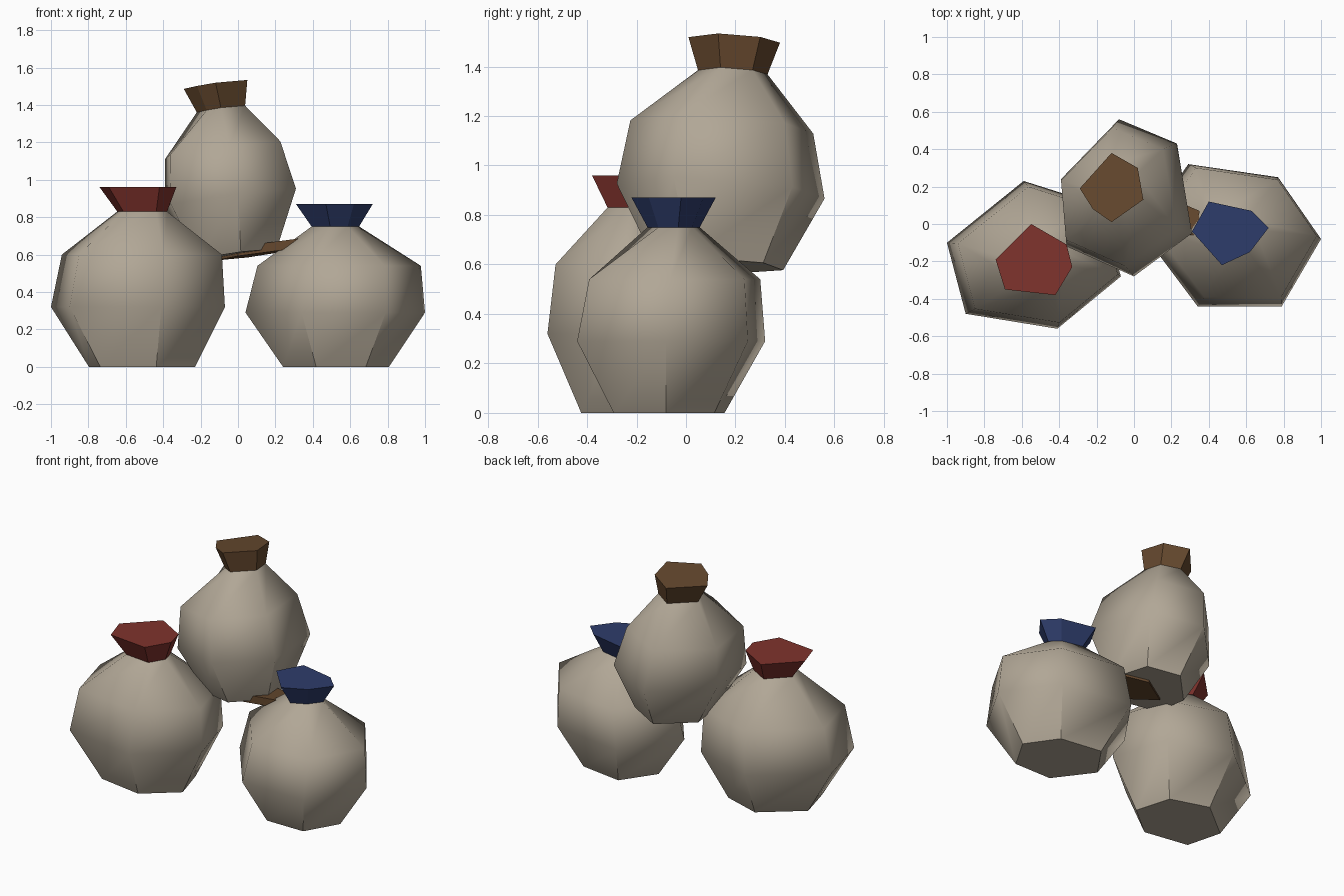
import bpy, bmesh
from mathutils import Vector

cube = bpy.data.objects.get("Cube")
if cube:
    bpy.data.objects.remove(cube)


def material(name, r, g, b):
    m = bpy.data.materials.new(name)
    m.use_nodes = True
    m.diffuse_color = (r, g, b, 1)
    m.node_tree.nodes["Principled BSDF"].inputs["Base Color"].default_value = (r, g, b, 1)
    return m


CANVAS = material("tan canvas", .44, .385, .305)
RED = material("dark red cloth", .215, .033, .026)
BLUE = material("navy blue cloth", .027, .045, .145)
BROWN = material("brown cloth", .13, .065, .027)


def scaled(outline, factor, pivot):
    p = Vector(pivot)
    return [p + (Vector(q) - p) * factor for q in outline]


def loft(name, rings, mat, tilt=(0, 0), soft=False):
    """Skin a stack of (outline, height) rings and close both ends."""
    bm = bmesh.new()
    loops = [[bm.verts.new((x, y, z + tilt[0] * x + tilt[1] * y)) for x, y in outline]
             for outline, z in rings]
    for low, high in zip(loops, loops[1:]):
        for i in range(len(low)):
            j = (i + 1) % len(low)
            bm.faces.new((low[i], low[j], high[j], high[i])).smooth = soft
    bm.faces.new(loops[0][::-1])
    bm.faces.new(loops[-1])
    # Crisp creases run up the lower part of a soft body
    for a, b in zip(loops[0], loops[1]):
        bm.edges.get((a, b)).smooth = False
    bmesh.ops.recalc_face_normals(bm, faces=bm.faces)
    mesh = bpy.data.meshes.new(name)
    bm.to_mesh(mesh)
    bm.free()
    mesh.materials.append(mat)
    obj = bpy.data.objects.new(name, mesh)
    bpy.context.collection.objects.link(obj)
    return obj


def sack(name, belly, mouth, heights, base, shoulder, neck, mat, tilt=(0, 0)):
    """Each of base, shoulder and neck is a (scale, pivot) pair."""
    z_base, z_belly, z_shoulder, z_neck, z_top = heights
    throat = scaled(mouth, *neck)
    loft(name + "_sack_body", [
        (scaled(belly, *base), z_base),
        (belly, z_belly),
        (scaled(belly, *shoulder), z_shoulder),
        (throat, z_neck)], CANVAS, tilt, soft=True)
    loft(name + "_sack_mouth", [(throat, z_neck), (mouth, z_top)], mat, tilt)


# Right sack with red mouth
sack("right",
     [(-.07, -.28), (-.18, .1), (-.59, .23), (-1, -.1), (-.9, -.48), (-.41, -.56)],
     [(-.33, -.23), (-.36, -.11), (-.55, 0), (-.74, -.19), (-.69, -.35), (-.42, -.38)],
     (0, .32, .6, .83, .96),
     (.61, (-.48, -.21)), (.92, (-.27, -.15)), (.65, (-.47, -.2)), RED)

# Left sack with blue mouth
sack("left",
     [(1, -.08), (.77, .25), (.29, .32), (.04, -.04), (.34, -.44), (.79, -.44)],
     [(.72, -.02), (.63, .07), (.4, .12), (.31, -.04), (.47, -.22), (.62, -.15)],
     (0, .29, .54, .75, .87),
     (.59, (.53, -.08)), (.91, (.75, .1)), (.62, (.53, -.05)), BLUE)

# Top sack with brown mouth, leaning
LEAN = (.13, -.06)
sack("top",
     [(.31, -.05), (.23, .43), (-.08, .56), (-.39, .24), (-.36, -.12), (0, -.28)],
     [(.05, .13), (.02, .3), (-.12, .38), (-.29, .19), (-.22, .08), (-.12, .01)],
     (.605, .91, 1.175, 1.4, 1.535),
     (.62, (.04, .12)), (.88, (-.39, .18)), (.76, (0, .17)), BROWN, LEAN)

# Brown scrap wedged below the top sack
loft("wedged_cloth", [
    ([(.33, -.06), (.34, .06), (.05, .2), (-.12, .1), (0, -.04)], .59),
    ([(.34, -.06), (.35, .07), (.05, .2), (-.12, .1), (0, -.04)], .64)], BROWN, LEAN)
